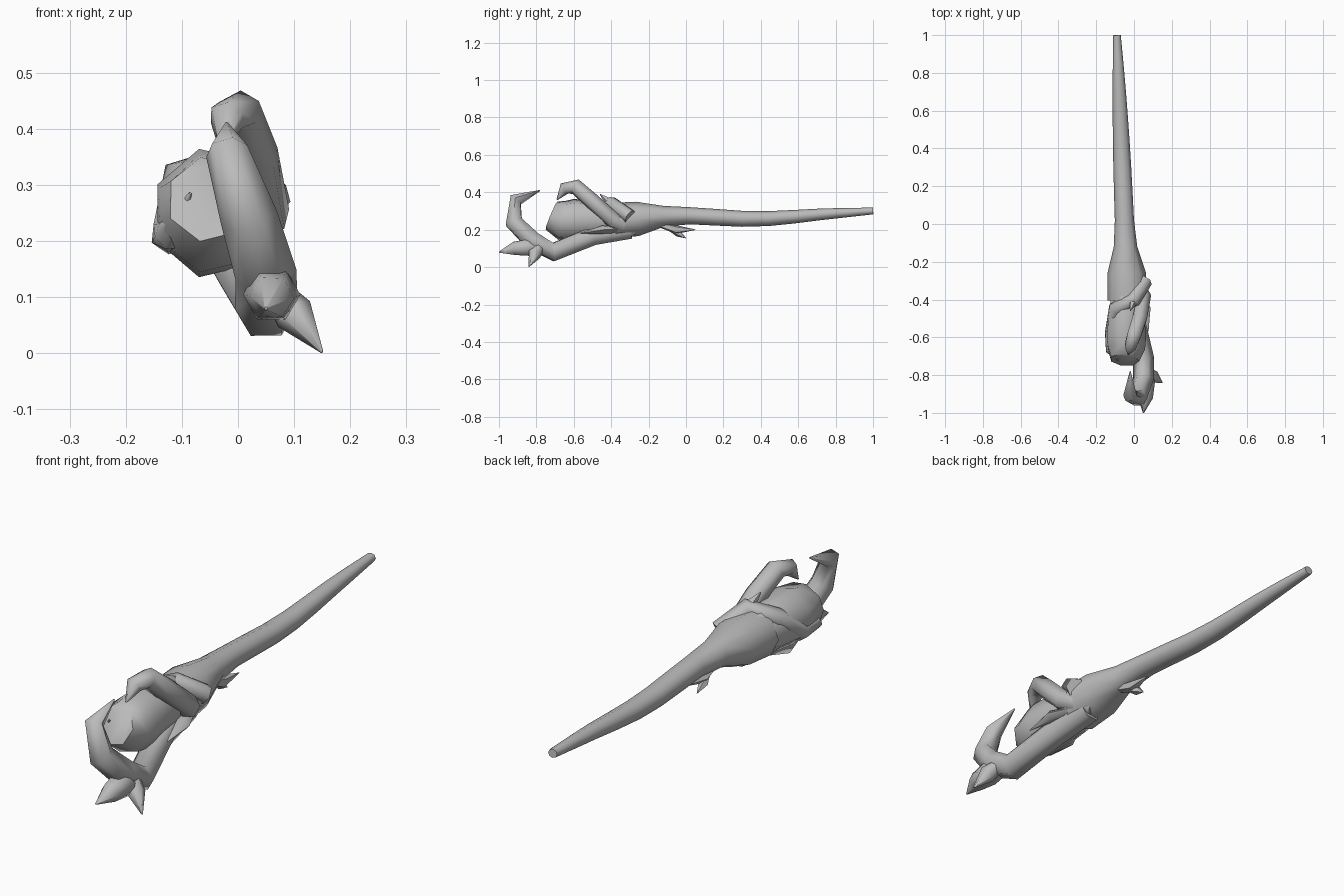
import bpy, bmesh, math
from mathutils import Vector

cube = bpy.data.objects.get("Cube")
if cube:
    bpy.data.objects.remove(cube, do_unlink=True)

color = (0.5, 0.5, 0.5, 1)
grey = bpy.data.materials.new("plain grey")
grey.use_nodes = True
grey.diffuse_color = color
shader = next(node for node in grey.node_tree.nodes if node.type == 'BSDF_PRINCIPLED')
shader.inputs["Base Color"].default_value = color


def limb(name, path, width, sides=6, height=1):
    """Loft rings along a path; width(u) gives the half width from start to end."""
    points = [Vector(point) for point in path]
    last = len(points) - 1
    bm = bmesh.new()
    rings, side = [], None
    for index, point in enumerate(points):
        ahead = (points[min(index + 1, last)] - points[max(index - 1, 0)]).normalized()
        if side is None:
            side = Vector((0, 0, 1)).cross(ahead)
        side = (side - ahead * side.dot(ahead)).normalized()
        up = ahead.cross(side) * height
        radius = width(index / last)
        ring = []
        for corner in range(sides):
            angle = math.tau * corner / sides
            offset = side * math.cos(angle) + up * math.sin(angle)
            ring.append(bm.verts.new(point + offset * radius))
        rings.append(ring)
    for near, far in zip(rings, rings[1:]):
        for corner in range(sides):
            following = (corner + 1) % sides
            bm.faces.new((near[corner], near[following], far[following], far[corner]))
    bm.faces.new(rings[0])
    bm.faces.new(rings[-1])
    bmesh.ops.recalc_face_normals(bm, faces=bm.faces)
    mesh = bpy.data.meshes.new(name)
    bm.to_mesh(mesh)
    bm.free()
    mesh.materials.append(grey)
    part = bpy.data.objects.new(name, mesh)
    bpy.context.collection.objects.link(part)
    bpy.ops.object.select_all(action='DESELECT')
    part.select_set(True)
    bpy.context.view_layer.objects.active = part
    bpy.ops.object.shade_smooth_by_angle(angle=math.radians(65))


def claw(thickness):
    """Even thickness that narrows late into a point."""
    return lambda u: thickness * (1 - u ** 6) + 0.003


def swell(thickness, span=0.78):
    """Fattest near the middle; the default span ends in a point."""
    return lambda u: thickness * math.sin(math.pi * (0.2 + span * u))


# Tapering, slightly wavy wooden shaft that swells into a collar
def shaft_y(u):
    return 1 - 1.4 * u


def shaft_point(u):
    y = shaft_y(u)
    wave = 0.015 * math.cos(7 * y) * (1 - y)
    return (-0.05 - 0.04 * y, y, 0.26 + 0.04 * y * y + wave)


def shaft_width(u):
    y = shaft_y(u)
    collar = 0.065 * math.exp(-((y + 0.34) / 0.17) ** 2)
    return 0.05 - 0.03 * max(y, 0) ** 2 + collar


limb("shaft", [shaft_point(step / 10) for step in range(11)],
     shaft_width, sides=8, height=0.9)

# Faceted stone held in the claws
stone_line = [(-0.045, y, 0.25) for y in (-0.3, -0.45, -0.6, -0.66)]
limb("stone", stone_line + [(-0.05, -0.72, 0.275)],
     swell(0.11, span=0.55), sides=7, height=1.07)

# Long lower root that hooks up in front of the stone
limb("front_hook", [(-0.02, -0.3, 0.2), (0, -0.5, 0.165), (0.05, -0.71, 0.08),
                    (0.05, -0.82, 0.14), (0.02, -0.92, 0.24),
                    (-0.02, -0.91, 0.36), (-0.02, -0.78, 0.41)], claw(0.053))

# Root that wraps the side and bends over the top
limb("upper_claw", [(-0.02, -0.28, 0.2), (0.05, -0.39, 0.25), (0.03, -0.5, 0.35),
                    (0, -0.59, 0.43), (-0.02, -0.65, 0.42), (-0.03, -0.69, 0.36)],
     claw(0.041))

# Root that crosses the collar and runs along the other side
limb("side_claw", [(0.06, -0.3, 0.27), (0, -0.4, 0.34), (-0.1, -0.45, 0.31),
                   (-0.12, -0.58, 0.21), (-0.12, -0.67, 0.21), (-0.085, -0.72, 0.285)],
     claw(0.036))

# Small shoots
limb("side_shoot", [(0, -0.3, 0.2), (0.06, -0.45, 0.2), (0.075, -0.57, 0.18)],
     swell(0.03), sides=5, height=0.8)
limb("collar_thorn", [(0.02, -0.35, 0.3), (0, -0.4, 0.34), (-0.02, -0.46, 0.39)],
     swell(0.03), sides=5)
limb("under_twig", [(-0.04, -0.15, 0.23), (-0.04, -0.05, 0.2), (-0.03, 0.05, 0.2)],
     swell(0.025), sides=5)
limb("under_twig_point", [(-0.04, -0.08, 0.2), (-0.05, -0.04, 0.18), (-0.05, 0, 0.155)],
     swell(0.02), sides=5)

# Leaf-like buds on the lower hook
limb("front_bud", [(0.04, -0.77, 0.11), (0.06, -0.84, 0.105),
                   (0.06, -0.92, 0.1), (0.05, -1, 0.08)], swell(0.052))
limb("side_bud", [(0.06, -0.77, 0.12), (0.1, -0.81, 0.07), (0.15, -0.84, 0.002)],
     swell(0.038))
